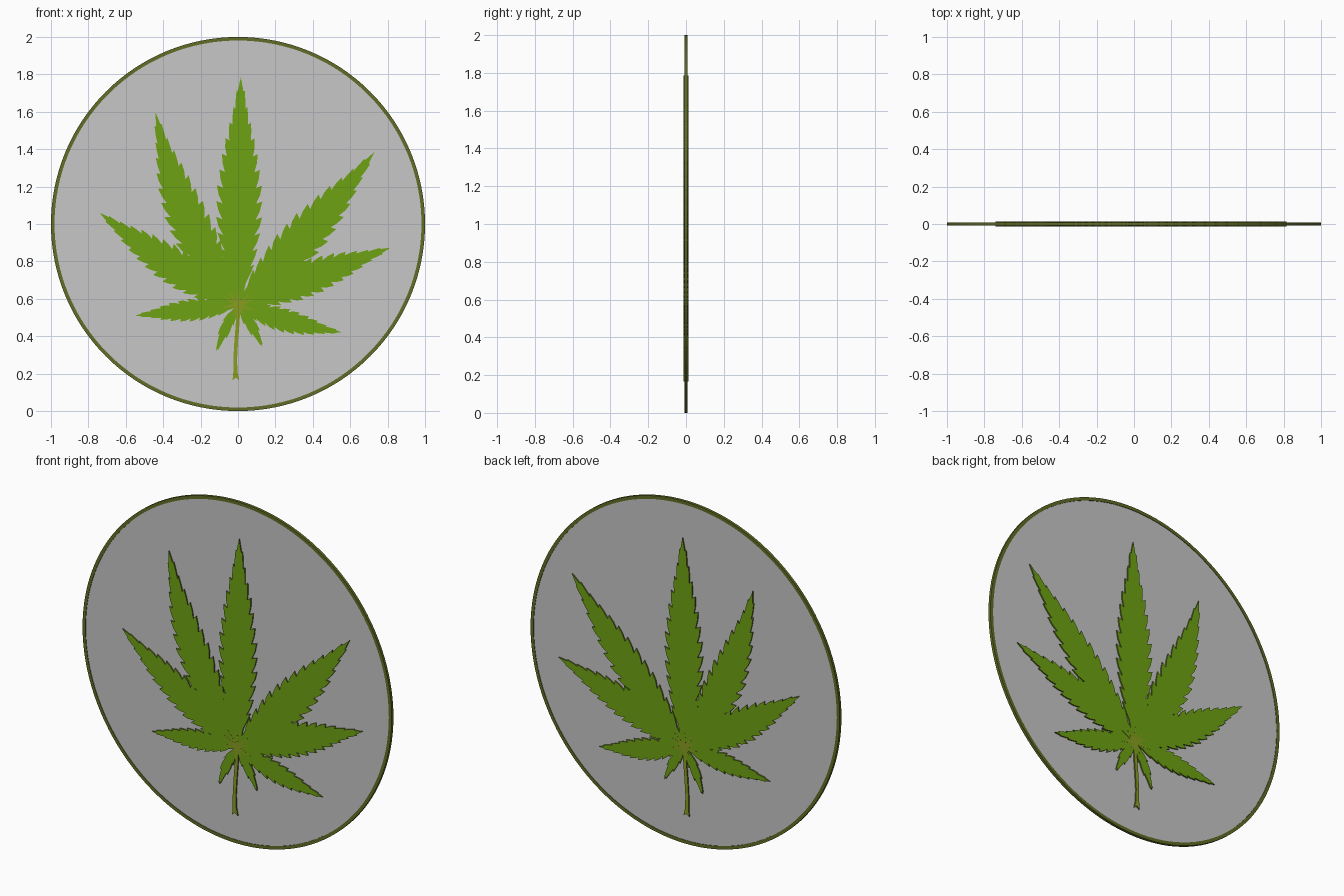
import bpy, bmesh, math
from mathutils import Vector

if "Cube" in bpy.data.objects:
    bpy.data.objects.remove(bpy.data.objects["Cube"])


def material(name, rgb):
    m = bpy.data.materials.new(name)
    m.diffuse_color = (*rgb, 1)
    m.use_nodes = True
    m.node_tree.nodes["Principled BSDF"].inputs["Base Color"].default_value = m.diffuse_color
    return m


GREY = material("light grey", (0.57, 0.57, 0.57))
GREEN = material("leaf green", (0.155, 0.36, 0.006))
OLIVE = material("dark olive", (0.12, 0.15, 0.018))
STEM = material("stem olive", (0.25, 0.34, 0.015))


def plate(name, outline, half, face_mat, side_mat):
    """Extrude an x-z outline symmetrically about y = 0."""
    bm = bmesh.new()
    f = bm.faces.new([bm.verts.new((x, -half, z)) for x, z in outline])
    ext = bmesh.ops.extrude_face_region(bm, geom=[f], use_keep_orig=True)
    moved = [g for g in ext["geom"] if isinstance(g, bmesh.types.BMVert)]
    bmesh.ops.translate(bm, verts=moved, vec=(0, 2 * half, 0))
    bmesh.ops.recalc_face_normals(bm, faces=bm.faces)
    bm.normal_update()
    for face in bm.faces:
        face.material_index = 0 if abs(face.normal.y) > 0.7 else 1
    bmesh.ops.triangulate(bm, faces=[p for p in bm.faces if len(p.verts) > 4])
    me = bpy.data.meshes.new(name)
    bm.to_mesh(me)
    bm.free()
    me.materials.append(face_mat)
    me.materials.append(side_mat)
    ob = bpy.data.objects.new(name, me)
    bpy.context.collection.objects.link(ob)
    return ob


# width of a leaflet along its length, as a share of the maximum
SHAPE = [(0, .08), (.03, .17), (.1, .45), (.18, .72), (.35, 1), (.5, 1),
         (.68, .74), (.77, .52), (.85, .32), (.93, .18), (1, 0)]


def width(t):
    for (a, wa), (b, wb) in zip(SHAPE, SHAPE[1:]):
        if t <= b:
            return wa + (wb - wa) * (t - a) / (b - a)
    return 0


def leaflet_outline(base, tip, half, bow, teeth):
    base, tip = Vector(base), Vector(tip)
    d = tip - base
    n = Vector((-d.y, d.x)).normalized()

    def point(t, w):
        return base + d * t + n * (bow * 4 * t * (1 - t) + w)

    # saw-tooth edge: valley, bulge, then a point that leans to the tip
    edge = [(0, .08 * half), (.05, width(.05) * half)]
    start, end = .1, .93
    dt = (end - start) / teeth
    for i in range(teeth):
        t = start + i * dt
        edge += [(t, half * width(t) * .8),
                 (t + .55 * dt, half * width(t + .55 * dt) * .99),
                 (t + 1.15 * dt, half * width(t + dt) * 1.1)]
    edge.append((end + .01, half * .13))
    left = [point(t, w) for t, w in edge]
    right = [point(t, -w) for t, w in edge]
    return left + [point(1, 0)] + right[::-1]


# grey disc and raised rim
N = 128
circle = [(math.cos(2 * math.pi * i / N), math.sin(2 * math.pi * i / N)) for i in range(N)]
plate("disc", [(.985 * c, 1 + .985 * s) for c, s in circle], .005, GREY, GREY)

bm = bmesh.new()
loops = [[bm.verts.new((r * c, y, 1 + r * s)) for c, s in circle]
         for r, y in ((1, -.008), (1, .008), (.981, .008), (.981, -.008))]
for k in range(4):
    a, b = loops[k], loops[(k + 1) % 4]
    for i in range(N):
        j = (i + 1) % N
        bm.faces.new((a[i], a[j], b[j], b[i]))
bmesh.ops.recalc_face_normals(bm, faces=bm.faces)
me = bpy.data.meshes.new("rim")
bm.to_mesh(me)
bm.free()
me.materials.append(OLIVE)
bpy.context.collection.objects.link(bpy.data.objects.new("rim", me))

# leaflets: name, tip, half width, sideways bow, teeth
CENTRE = (0, .565)
LEAFLETS = [
    ("leaflet_top", (.015, 1.785), .112, 0, 12),
    ("leaflet_upper_left", (-.44, 1.595), .104, .065, 12),
    ("leaflet_middle_left", (-.74, 1.06), .092, .018, 12),
    ("leaflet_lower_left", (-.55, .51), .056, 0, 9),
    ("leaflet_small_left", (-.115, .32), .03, -.008, 3),
    ("leaflet_small_right", (.13, .345), .03, .008, 3),
    ("leaflet_lower_right", (.555, .42), .06, -.014, 9),
    ("leaflet_middle_right", (.815, .873), .09, .003, 12),
    ("leaflet_upper_right", (.73, 1.385), .105, -.02, 12),
]
for name, tip, half, bow, teeth in LEAFLETS:
    plate(name, leaflet_outline(CENTRE, tip, half, bow, teeth), .0125, GREEN, OLIVE)
    # short pale vein where the leaflet meets the stem
    c, t = Vector(CENTRE), Vector(tip)
    d = (t - c).normalized()
    n = Vector((-d.y, d.x))
    reach = c + d * min(.1, .25 * (t - c).length) + n * bow * .3
    plate(name.replace("leaflet", "vein"), [c + n * .011, reach, c - n * .011], .0132, STEM, OLIVE)

# hub and stem with a flared foot
plate("hub", [(.024 * c, .565 + .024 * s) for c, s in circle[::8]], .0131, STEM, OLIVE)
path = [(0, .57, .011), (-.001, .48, .010), (-.009, .38, .010),
        (-.015, .28, .010), (-.014, .21, .011), (-.011, .165, .018)]
outline = [(x - w, z) for x, z, w in path] + [(-.011, .178)] + [(x + w, z) for x, z, w in path[::-1]]
plate("stem", outline, .013, STEM, OLIVE)
